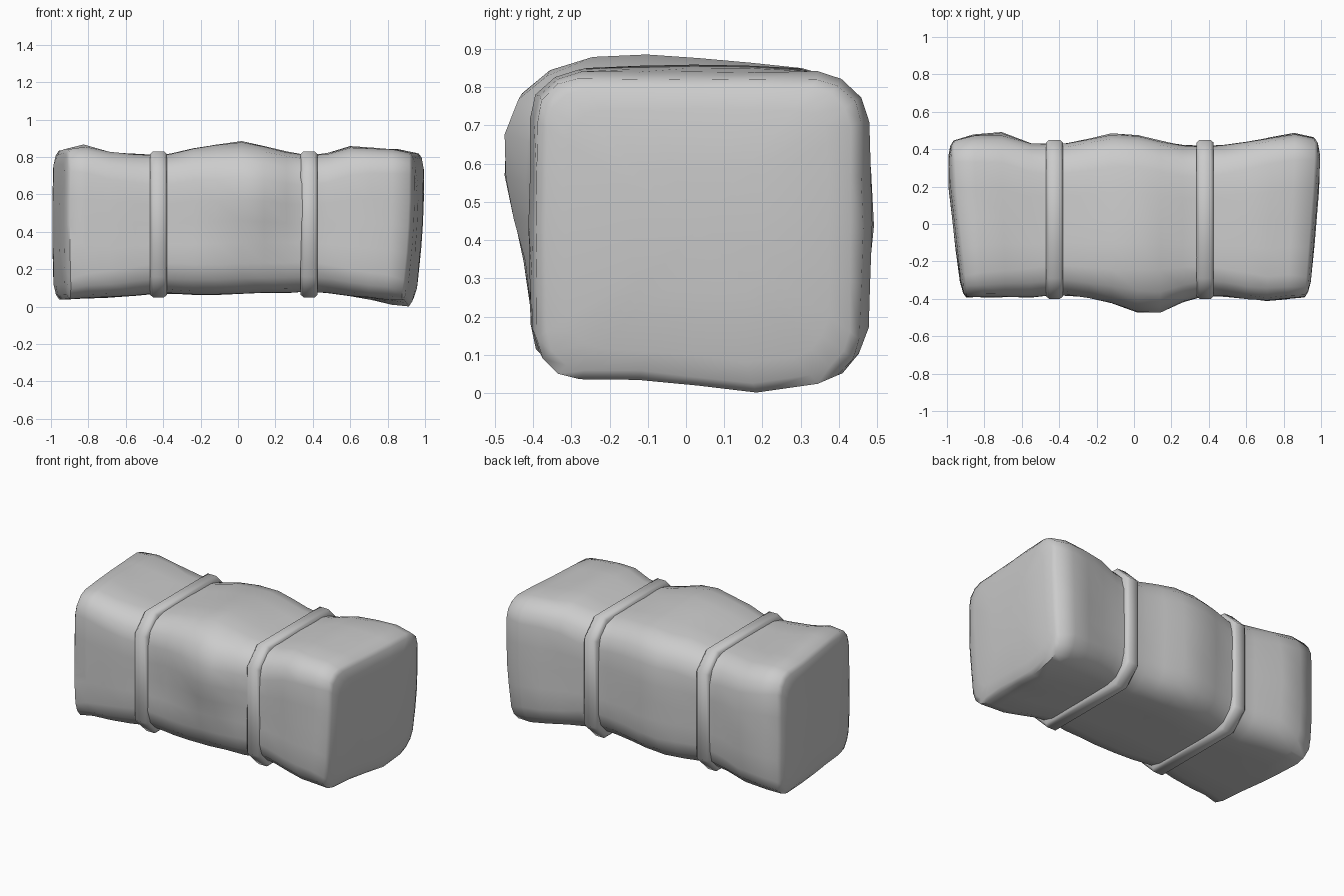
import bpy, bmesh, math, random
from mathutils import Vector

random.seed(4)
cube = bpy.data.objects.get("Cube")
if cube:
    bpy.data.objects.remove(cube)

grey = bpy.data.materials.new("grey")
grey.use_nodes = True
grey.diffuse_color = (0.6, 0.6, 0.6, 1)
grey.node_tree.nodes["Principled BSDF"].inputs["Base Color"].default_value = (0.6, 0.6, 0.6, 1)


def rounded_ring(x, y0, y1, z0, z1, r, seg, mids):
    """Rounded rectangle in the YZ plane with extra points on each side."""
    pts = []
    corners = [(y1 - r, z1 - r), (y0 + r, z1 - r), (y0 + r, z0 + r), (y1 - r, z0 + r)]
    for i, (cy, cz) in enumerate(corners):
        for s in range(seg + 1):
            a = math.pi / 2 * (i + s / seg)
            pts.append(Vector((x, cy + r * math.cos(a), cz + r * math.sin(a))))
        a = math.pi / 2 * (i + 1)
        end = pts[-1]
        ny, nz = corners[(i + 1) % 4]
        start = Vector((x, ny + r * math.cos(a), nz + r * math.sin(a)))
        pts += [end.lerp(start, (m + 1) / (mids + 1)) for m in range(mids)]
    return pts


def loft(name, rings, angle, closed=False):
    """Skin a list of equal rings; open lofts get a fan at each end."""
    bm = bmesh.new()
    rows = [[bm.verts.new(p) for p in ring] for ring in rings]
    n = len(rows[0])
    pairs = list(zip(rows, rows[1:])) + ([(rows[-1], rows[0])] if closed else [])
    for a, b in pairs:
        for i in range(n):
            j = (i + 1) % n
            bm.faces.new((a[i], a[j], b[j], b[i]))
    if not closed:
        for row in (rows[0], rows[-1]):
            tip = bm.verts.new(sum((v.co for v in row), Vector()) / n)
            for i in range(n):
                bm.faces.new((row[i], row[(i + 1) % n], tip))
    bmesh.ops.recalc_face_normals(bm, faces=bm.faces)
    mesh = bpy.data.meshes.new(name)
    bm.to_mesh(mesh)
    bm.free()
    mesh.materials.append(grey)
    obj = bpy.data.objects.new(name, mesh)
    bpy.context.collection.objects.link(obj)
    bpy.ops.object.select_all(action="DESELECT")
    obj.select_set(True)
    bpy.context.view_layer.objects.active = obj
    bpy.ops.object.shade_smooth_by_angle(angle=math.radians(angle))


def bump(a, b, width_a, width_b):
    """Soft hill used for bulges."""
    return math.exp(-(a / width_a) ** 2 - (b / width_b) ** 2)


# Bale: x, front, back, bottom, top, corner radius
sections = [
    (-0.94, -0.39, 0.44, 0.04, 0.83, 0.11),
    (-0.84, -0.39, 0.46, 0.045, 0.835, 0.13),
    (-0.70, -0.39, 0.46, 0.05, 0.82, 0.14),
    (-0.55, -0.39, 0.43, 0.06, 0.815, 0.15),
    (-0.43, -0.38, 0.425, 0.07, 0.808, 0.16),
    (-0.36, -0.38, 0.43, 0.07, 0.815, 0.16),
    (-0.24, -0.39, 0.45, 0.065, 0.835, 0.16),
    (-0.12, -0.40, 0.465, 0.065, 0.84, 0.16),
    (0.02, -0.40, 0.46, 0.07, 0.845, 0.16),
    (0.14, -0.40, 0.44, 0.075, 0.835, 0.16),
    (0.26, -0.39, 0.42, 0.075, 0.82, 0.16),
    (0.38, -0.38, 0.415, 0.08, 0.805, 0.16),
    (0.48, -0.385, 0.42, 0.075, 0.815, 0.15),
    (0.60, -0.40, 0.435, 0.06, 0.84, 0.14),
    (0.72, -0.41, 0.45, 0.05, 0.84, 0.13),
    (0.84, -0.40, 0.465, 0.04, 0.84, 0.13),
    (0.94, -0.39, 0.45, 0.035, 0.82, 0.11),
]
rings = [rounded_ring(*s, 3, 3) for s in sections]


def shrink(ring, scale, dx):
    mid = sum(ring, Vector()) / len(ring)
    return [mid + (p - mid) * scale + Vector((dx, 0, 0)) for p in ring]


# Rounded ends
left, right = rings[0], rings[-1]
caps = [(0.4, 0.03), (0.8, 0.025), (0.94, 0.015)]
rings = ([shrink(left, s, -d) for s, d in caps] + rings
         + [shrink(right, s, d) for s, d in reversed(caps)])

# Slanted ends, bulging sides and small irregularities
for ring in rings:
    for p in ring:
        x, y, z = p
        end = max(0, (abs(x) - 0.6) / 0.36)
        if x < 0:
            p.x -= end * (0.11 * min(y, 0.25) - 0.06 * (z - 0.45) ** 2)
        else:
            p.x += end * (0.08 * min(y, 0.3) + 0.04 * (z - 0.45) - 0.12 * (z - 0.5) ** 2)
        if y < -0.3:
            p.y -= 0.085 * bump(x - 0.08, z - 0.62, 0.17, 0.25)
        if y > 0.3:
            p.y += 0.03 * bump(x + 0.74, z - 0.45, 0.14, 0.3)
            p.y += 0.02 * bump(x + 0.06, z - 0.5, 0.16, 0.3)
            p.y += 0.02 * bump(x - 0.82, z - 0.45, 0.14, 0.35)
        if z > 0.7:
            p.z += 0.04 * bump(x, y + 0.1, 0.2, 0.3)
            p.z += 0.03 * bump(x + 0.84, y + 0.1, 0.12, 0.3)
            p.z += 0.02 * bump(x - 0.62, y, 0.12, 0.35)
        if z < 0.2:
            p.z -= 0.035 * bump(x - 0.92, y - 0.16, 0.2, 0.16)
        p.y += random.uniform(-0.004, 0.004)
        p.z += random.uniform(-0.003, 0.003)
loft("bale", rings, 60)

# Straps: outer profile given as (offset across, inset)
profile = [(-0.045, 0.06), (-0.045, 0.014), (-0.03, 0), (0.03, 0), (0.045, 0.014), (0.045, 0.06)]
for name, x in (("right_strap", -0.425), ("left_strap", 0.38)):
    loops = [rounded_ring(x + dx, -0.40 + d, 0.45 - d, 0.05 + d, 0.83 - d, 0.11 - 0.5 * d, 1, 0)
             for dx, d in profile]
    loft(name, loops, 50, closed=True)
